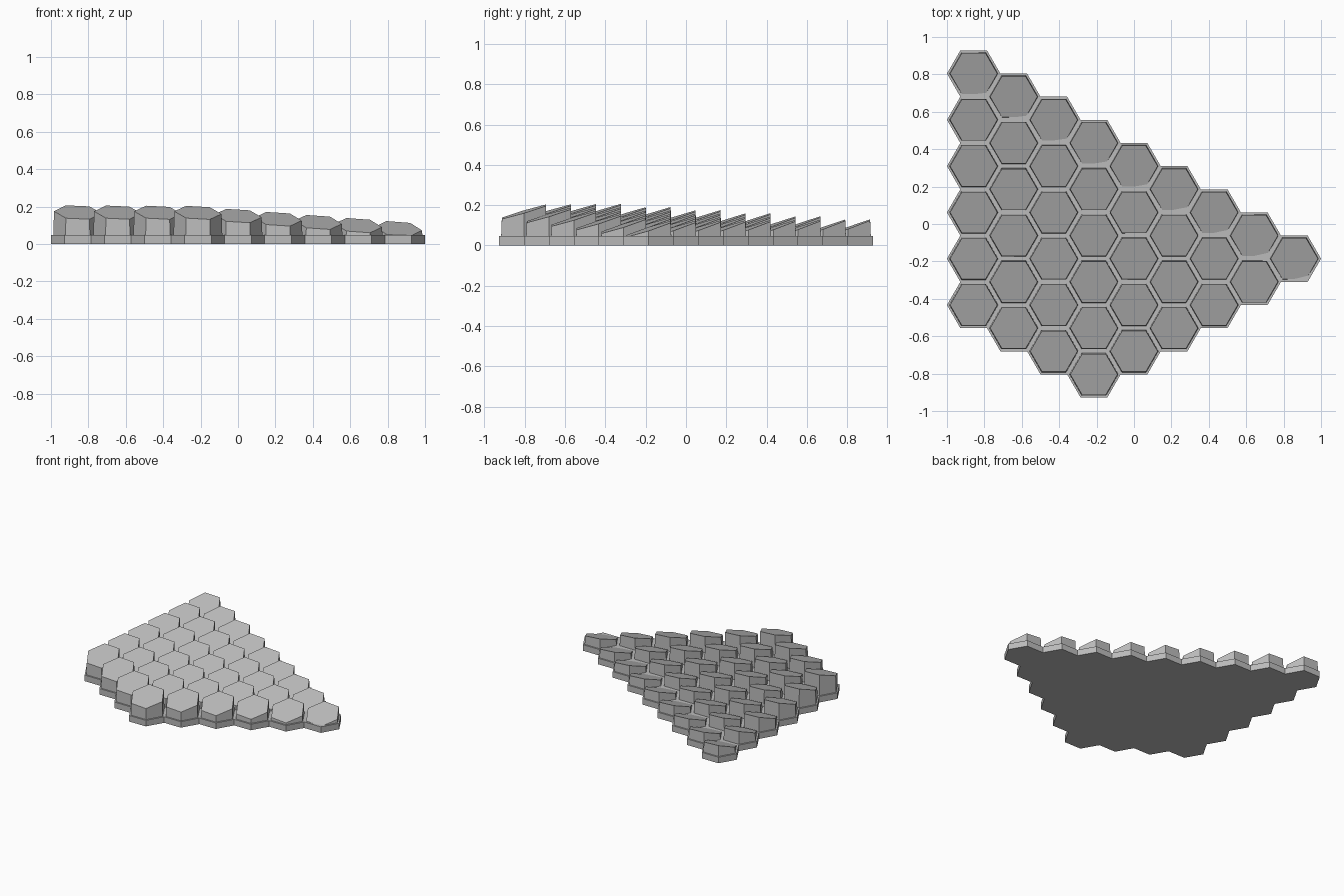
import bpy
import bmesh
from math import cos, sin, pi, sqrt
from mathutils import Vector

cube = bpy.data.objects.get("Cube")
if cube:
    bpy.data.objects.remove(cube, do_unlink=True)

R = 1 / 7                      # cell radius
A = R * sqrt(3) / 2            # cell apothem
BASE_TOP = 0.047
COUNTS = [6, 6, 6, 6, 5, 4, 3, 2, 1]

grey = bpy.data.materials.new("mid_grey")
grey.use_nodes = True
grey.diffuse_color = (0.5, 0.5, 0.5, 1)
grey.node_tree.nodes["Principled BSDF"].inputs["Base Color"].default_value = (0.5, 0.5, 0.5, 1)


def make_object(name, bm):
    bmesh.ops.recalc_face_normals(bm, faces=bm.faces)
    mesh = bpy.data.meshes.new(name)
    bm.to_mesh(mesh)
    bm.free()
    mesh.materials.append(grey)
    obj = bpy.data.objects.new(name, mesh)
    bpy.context.collection.objects.link(obj)
    return obj


def hexagon(centre, radius, z):
    return [Vector((centre.x + radius * cos(i * pi / 3),
                    centre.y + radius * sin(i * pi / 3), z)) for i in range(6)]


# Staggered cell centres, each column running from the diagonal back edge forward
cells = [(col, row, Vector((-1 + R + 1.5 * R * col, (6.5 - col - 2 * row) * A)))
         for col, count in enumerate(COUNTS) for row in range(count)]

# Joined base plate with a honeycomb outline
bm = bmesh.new()
for col, row, c in cells:
    bm.faces.new([bm.verts.new(p) for p in hexagon(c, R, 0)])
bmesh.ops.remove_doubles(bm, verts=bm.verts, dist=0.001)
bottom = bm.faces[:]
top = bmesh.ops.extrude_face_region(bm, geom=bottom, use_keep_orig=True)["geom"]
bmesh.ops.translate(bm, vec=(0, 0, BASE_TOP),
                    verts=[v for v in top if isinstance(v, bmesh.types.BMVert)])
make_object("base_plate", bm)

# Hexagonal columns with tilted tops, getting lower toward the diagonal edge
for col, row, c in cells:
    depth = 0.5 * c.x + sqrt(3) / 2 * c.y
    height = 0.105 - 0.0766 * depth - 0.003 * c.x
    slope_x = -0.06 - 0.02 * c.x
    slope_y = 0.33 + 0.04 * c.y
    bm = bmesh.new()
    low = [bm.verts.new(p) for p in hexagon(c, 0.92 * R, 0.02)]
    high = []
    for p in hexagon(c, 0.885 * R, height):
        p.z += slope_x * (p.x - c.x) + slope_y * (p.y - c.y)
        high.append(bm.verts.new(p))
    bm.faces.new(low)
    bm.faces.new(high)
    for i in range(6):
        j = (i + 1) % 6
        bm.faces.new([low[i], low[j], high[j], high[i]])
    make_object(f"column_{col + 1}_{row + 1}", bm)
